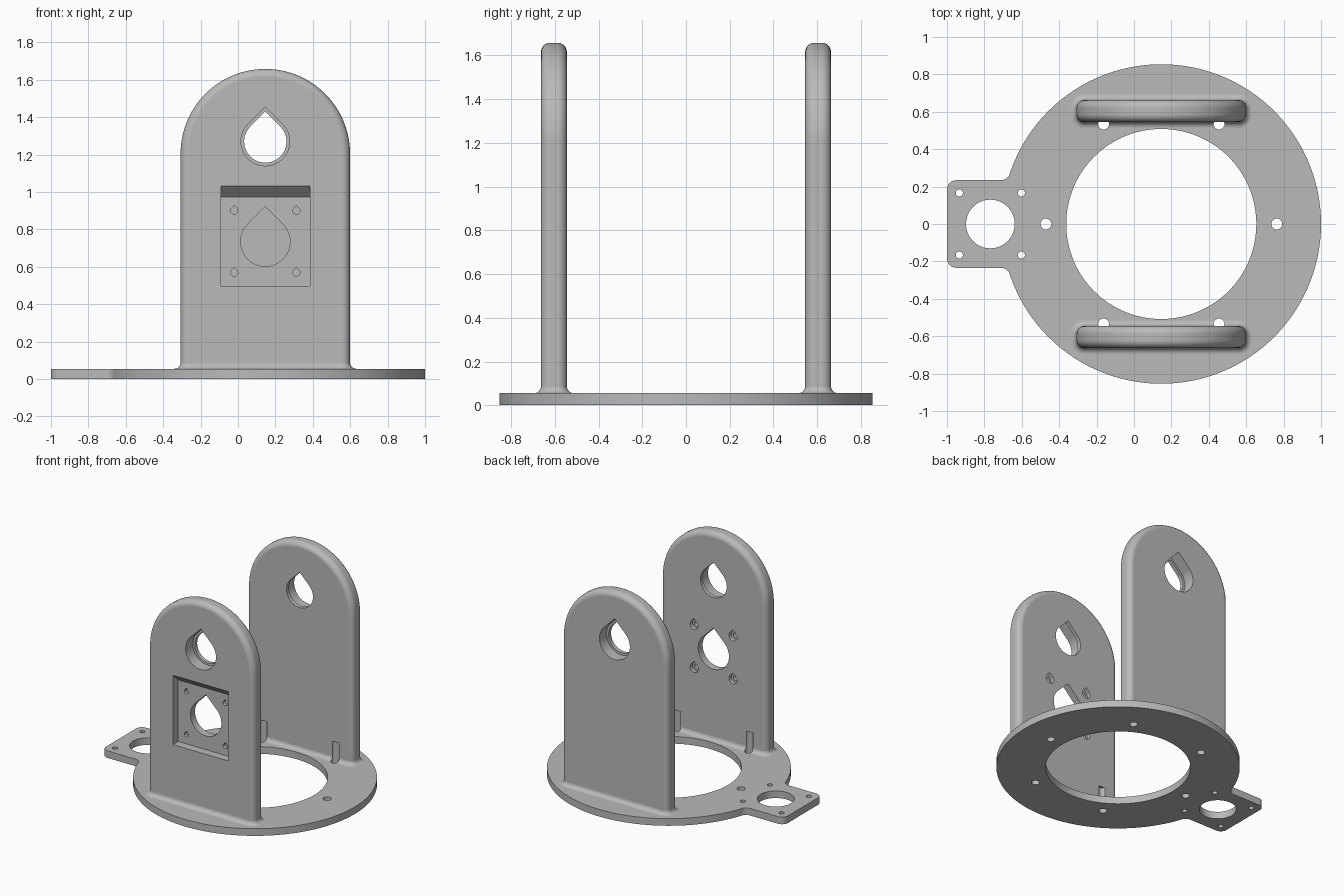
import bpy, bmesh
from math import sin, cos, pi, sqrt, atan2, radians

if "Cube" in bpy.data.objects:
    bpy.data.objects.remove(bpy.data.objects["Cube"])

CX, RO, RI, H = 0.146, 0.854, 0.508, 0.055       # ring centre, radii, thickness
HALF, ARCH_Z, YC, T = 0.453, 1.205, 0.604, 0.118  # upright half width, arch centre, position, thickness
EDGE, FOOT = 0.042, 0.033                         # edge rounding, foot fillet
TAB_X, TAB_W, TAB_R = -0.768, 0.234, 0.05         # side tab centre, half width, corner radius

grey = bpy.data.materials.new("light_grey")
grey.use_nodes = True
COLOUR = (0.49, 0.49, 0.49, 1)
grey.diffuse_color = COLOUR
grey.node_tree.nodes["Principled BSDF"].inputs["Base Color"].default_value = COLOUR


def make_object(name, bm):
    bmesh.ops.recalc_face_normals(bm, faces=bm.faces)
    mesh = bpy.data.meshes.new(name)
    bm.to_mesh(mesh)
    bm.free()
    mesh.materials.append(grey)
    obj = bpy.data.objects.new(name, mesh)
    bpy.context.collection.objects.link(obj)
    return obj


def arc(x, y, r, a0, a1, n):
    return [(x + r * cos(a0 + (a1 - a0) * i / n), y + r * sin(a0 + (a1 - a0) * i / n))
            for i in range(n + 1)]


def circle(x, y, r, n=32):
    return arc(x, y, r, 0, 2 * pi, n)[:-1]


def teardrop(x, z, r, n=36):
    # circle with a self-supporting pointed roof
    return arc(x, z, r, 3 * pi / 4, 9 * pi / 4, n) + [(x, z + r * sqrt(2))]


def prism(name, points, axis, lo, hi):
    place = {"x": lambda a, b, h: (h, a, b),
             "y": lambda a, b, h: (a, h, b),
             "z": lambda a, b, h: (a, b, h)}[axis]
    bm = bmesh.new()
    rings = [[bm.verts.new(place(a, b, h)) for a, b in points] for h in (lo, hi)]
    for ring in rings:
        bm.faces.new(ring)
    for i in range(len(points)):
        bm.faces.new((rings[0][i - 1], rings[0][i], rings[1][i], rings[1][i - 1]))
    return make_object(name, bm)


def cut(obj, cutter):
    mod = obj.modifiers.new("cut", "BOOLEAN")
    mod.operation, mod.solver, mod.object = "DIFFERENCE", "EXACT", cutter
    bpy.context.view_layer.objects.active = obj
    bpy.ops.object.modifier_apply(modifier=mod.name)
    bpy.data.objects.remove(cutter)


def finish(obj):
    bpy.ops.object.select_all(action="DESELECT")
    obj.select_set(True)
    bpy.context.view_layer.objects.active = obj
    bpy.ops.object.shade_smooth_by_angle(angle=radians(30))
    mod = obj.modifiers.new("weighted_normals", "WEIGHTED_NORMAL")
    mod.keep_sharp = True


BOLTS = [(CX + 0.617 * cos(k * pi / 3), 0.617 * sin(k * pi / 3)) for k in range(6)]


def bolt_cutter(x, y, top):
    return prism("bolt_cutter", circle(x, y, 0.029), "z", -0.1, top)


# Base: ring outline blended into a rounded tab on the right
fy = TAB_W + TAB_R
fx = CX - sqrt((RO + TAB_R) ** 2 - fy ** 2)
join = atan2(fy, fx - CX)
upper = arc(CX, 0, RO, 0, join, 72)
upper += arc(fx, fy, TAB_R, join - pi, -pi / 2, 10)[1:]
upper += arc(-1 + TAB_R, TAB_W - TAB_R, TAB_R, pi / 2, pi, 8)
outline = upper + [(x, -y) for x, y in reversed(upper[1:])]
base = prism("base_plate", outline, "z", 0, H)

cut(base, prism("ring_cutter", circle(CX, 0, RI, 128), "z", -0.1, 0.2))
cut(base, prism("tab_cutter", circle(TAB_X, 0, 0.13, 64), "z", -0.1, 0.2))
for sx in (-1, 1):
    for sy in (-1, 1):
        cut(base, prism("tab_hole_cutter",
                        circle(TAB_X + sx * 0.166, sy * 0.166, 0.019, 24), "z", -0.1, 0.2))
for x, y in BOLTS:
    cut(base, bolt_cutter(x, y, 0.2))
finish(base)


# Arched upright with rounded edges and a flared foot
def upright(name, side):
    corner = [pi / 2 * i / 8 for i in range(9)]
    front = [(-T / 2 + EDGE * (1 - cos(a)), HALF - EDGE * (1 - sin(a)), -cos(a), sin(a))
             for a in corner]
    rows = front + [(-y, w, -ny, nx) for y, w, ny, nx in reversed(front)]
    # foot levels: (height, outward flare)
    levels = [(H - 0.025, FOOT)] + [(H + FOOT * sin(a), FOOT * (1 - cos(a)))
                                    for a in reversed([pi / 2 - b for b in corner])]
    levels = [levels[0]] + sorted((H + FOOT * (1 - cos(a)), FOOT * (1 - sin(a))) for a in corner)
    bm = bmesh.new()
    grid = []
    for y, w, ny, nx in rows:
        right = [(w + e * nx, y + e * ny, z) for z, e in levels]
        arch = [(a, y, b) for a, b in arc(0, ARCH_Z, w, 0, pi, 64)]
        left = [(-x, yy, z) for x, yy, z in reversed(right)]
        grid.append([bm.verts.new((CX + x, side * YC + yy, z)) for x, yy, z in right + arch + left])
    for r0, r1 in zip(grid, grid[1:]):
        for i in range(len(r0) - 1):
            bm.faces.new((r0[i], r0[i + 1], r1[i + 1], r1[i]))
    n = len(levels)
    for row in (grid[0], grid[-1]):
        for i in range(n - 1):
            bm.faces.new((row[i], row[i + 1], row[-2 - i], row[-1 - i]))
        bm.faces.new(row[n - 1:len(row) - n + 1])
    bm.faces.new([r[0] for r in grid] + [r[-1] for r in reversed(grid)])
    obj = make_object(name, bm)

    # bearing hole: wide from the outside, with a lip on the inner face
    def through(points, lo, hi):
        ends = sorted((side * (YC + lo), side * (YC + hi)))
        cut(obj, prism("hole_cutter", points, "y", *ends))
    through(teardrop(CX, 1.27, 0.113, 64), -0.2, 0.2)
    through(teardrop(CX, 1.27, 0.13, 64), -T / 2 + 0.03, 0.2)

    # slots above the base bolts
    for x, y in BOLTS:
        if y * side > 0.1:
            cut(obj, bolt_cutter(x, y, 0.2))
    return obj, through


back, _ = upright("back_upright", 1)
finish(back)

# Front upright adds a motor pocket with a sloped roof, shaft hole and screw holes
front, through = upright("front_upright", -1)
MZ, MH, DEPTH = 0.735, 0.238, 0.063
face = -YC - T / 2
pocket = [(face - 0.1, MZ - MH), (face + DEPTH, MZ - MH), (face + DEPTH, MZ + MH),
          (face, MZ + MH + 0.06), (face - 0.1, MZ + MH + 0.06)]
cut(front, prism("pocket_cutter", pocket, "x", CX - MH, CX + MH))
through(teardrop(CX, MZ, 0.132, 64), -0.2, 0.2)
for sx in (-1, 1):
    for sz in (-1, 1):
        x, z = CX + sx * 0.166, MZ + sz * 0.166
        through(teardrop(x, z, 0.019), -0.2, 0.2)
        through(teardrop(x, z, 0.035), -0.2, -T / 2 + 0.03)
finish(front)
